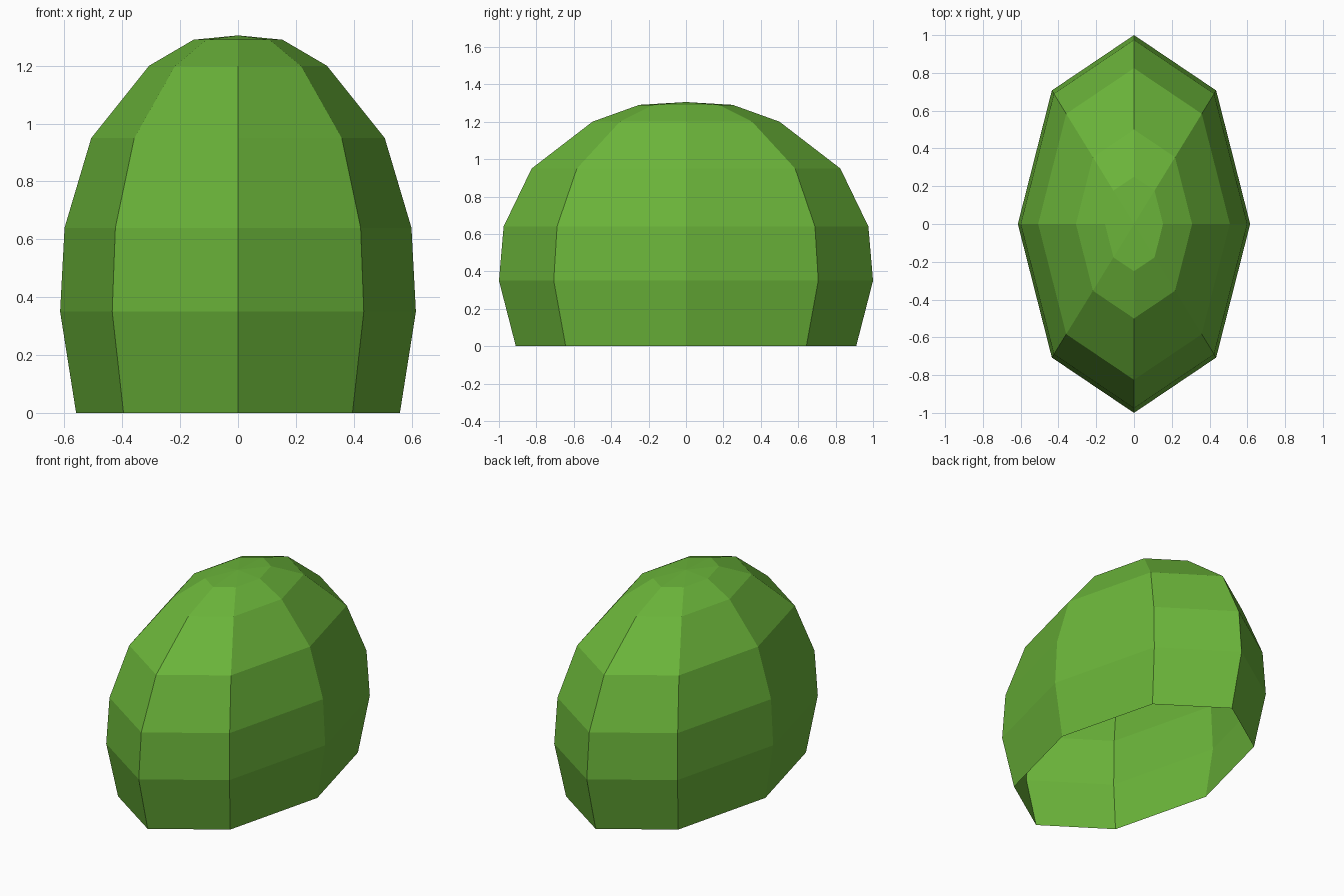
import bpy, bmesh, math

if "Cube" in bpy.data.objects:
    bpy.data.objects.remove(bpy.data.objects["Cube"])

SIDES = 8
X_RATIO = 0.615  # width relative to depth

# Profile: (height, depth radius) of each ring, open at the bottom
profile = [(0, 0.91), (0.35, 1.0), (0.64, 0.975), (0.95, 0.825), (1.2, 0.5), (1.29, 0.25)]
APEX = 1.305

green = bpy.data.materials.new("leaf green")
green.diffuse_color = (0.147, 0.462, 0.042, 1)
green.use_nodes = True
green.node_tree.nodes["Principled BSDF"].inputs["Base Color"].default_value = green.diffuse_color

# Faceted oval bush shell
bm = bmesh.new()
rings = []
for z, r in profile:
    angles = [2 * math.pi * i / SIDES for i in range(SIDES)]
    rings.append([bm.verts.new((X_RATIO * r * math.cos(a), r * math.sin(a), z)) for a in angles])
for low, high in zip(rings, rings[1:]):
    for i in range(SIDES):
        j = (i + 1) % SIDES
        bm.faces.new((low[i], low[j], high[j], high[i]))

# Shallow cap
tip = bm.verts.new((0, 0, APEX))
for i in range(SIDES):
    bm.faces.new((rings[-1][i], rings[-1][(i + 1) % SIDES], tip))

mesh = bpy.data.meshes.new("bush")
bm.to_mesh(mesh)
bm.free()
mesh.materials.append(green)
bpy.context.collection.objects.link(bpy.data.objects.new("bush", mesh))
